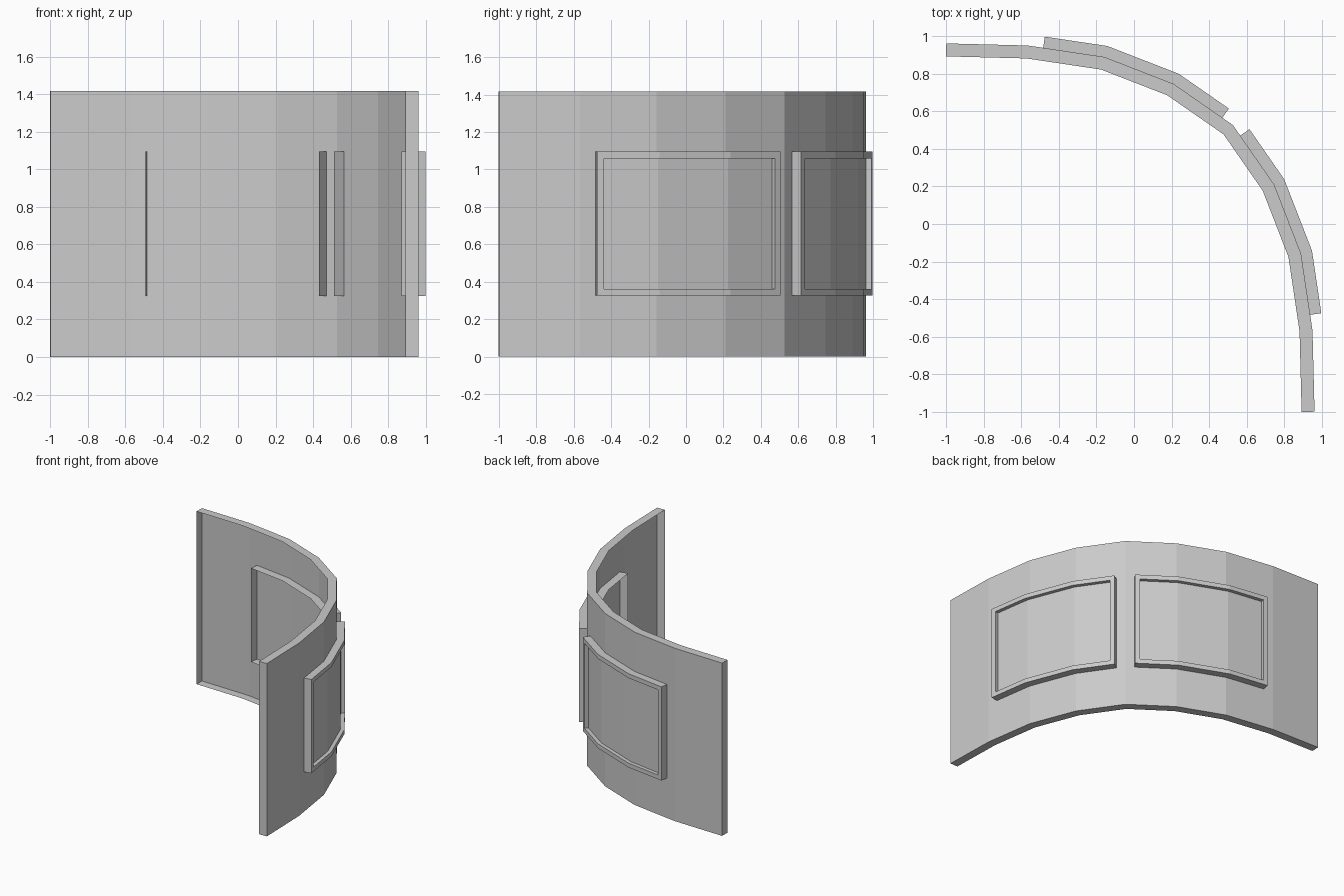
import bpy
import bmesh
from mathutils import Vector

if "Cube" in bpy.data.objects:
    bpy.data.objects.remove(bpy.data.objects["Cube"])


def offset(path, d):
    """Mitred offset of an open 2D path, positive = outward (left)."""
    pts = [Vector(p) for p in path]
    dirs = [(b - a).normalized() for a, b in zip(pts, pts[1:])]
    norms = [Vector((-t.y, t.x)) for t in dirs]
    out = []
    for i, p in enumerate(pts):
        a = norms[max(i - 1, 0)]
        b = norms[min(i, len(norms) - 1)]
        m = (a + b).normalized()
        out.append(p + m * (d / m.dot(a)))
    return out


def trim(path, s):
    """Shorten both ends of a path by s."""
    pts = [Vector(p) for p in path]
    pts[0] += (pts[1] - pts[0]).normalized() * s
    pts[-1] += (pts[-2] - pts[-1]).normalized() * s
    return pts


def curved_shell(name, path, z0, z1, steps):
    """Open-backed curved panel; steps are (outward offset, border inset)."""
    bm = bmesh.new()
    n = len(path)
    loops = []
    for d, s in steps:
        row = offset(trim(path, s), d)
        low = [bm.verts.new((p.x, p.y, z0 + s)) for p in row]
        high = [bm.verts.new((p.x, p.y, z1 - s)) for p in row]
        loops.append(low + high[::-1])
    for a, b in zip(loops, loops[1:]):
        for i in range(2 * n):
            j = (i + 1) % (2 * n)
            bm.faces.new((a[i], b[i], b[j], a[j]))
    last = loops[-1]
    for i in range(n - 1):
        k = 2 * n - 1 - i
        bm.faces.new((last[i], last[k], last[k - 1], last[i + 1]))
    mesh = bpy.data.meshes.new(name)
    bm.to_mesh(mesh)
    bm.free()
    ob = bpy.data.objects.new(name, mesh)
    bpy.context.collection.objects.link(ob)
    return ob


def mirrored(path):
    """Reflect across the x = y diagonal, keeping the outward side."""
    return [(y, x) for x, y in reversed(path)]


# Curved wall: outer line, hollow towards the inside
half = [(-1, .962), (-.567, .951), (-.158, .89), (.21, .747)]
wall = half + [(.527, .527)] + mirrored(half)
curved_shell("curved_wall", wall, 0, 1.417, [(-.069, 0), (0, 0)])

# Two curved framed panels with a shallow recess
panel = [(-.484, .9386), (-.158, .89), (.21, .747), (.471, .566)]
steps = [(-.067, 0), (.06, 0), (.06, .036), (.03, .036)]
curved_shell("back_framed_panel", panel, .326, 1.095, steps)
curved_shell("right_framed_panel", mirrored(panel), .326, 1.095, steps)
